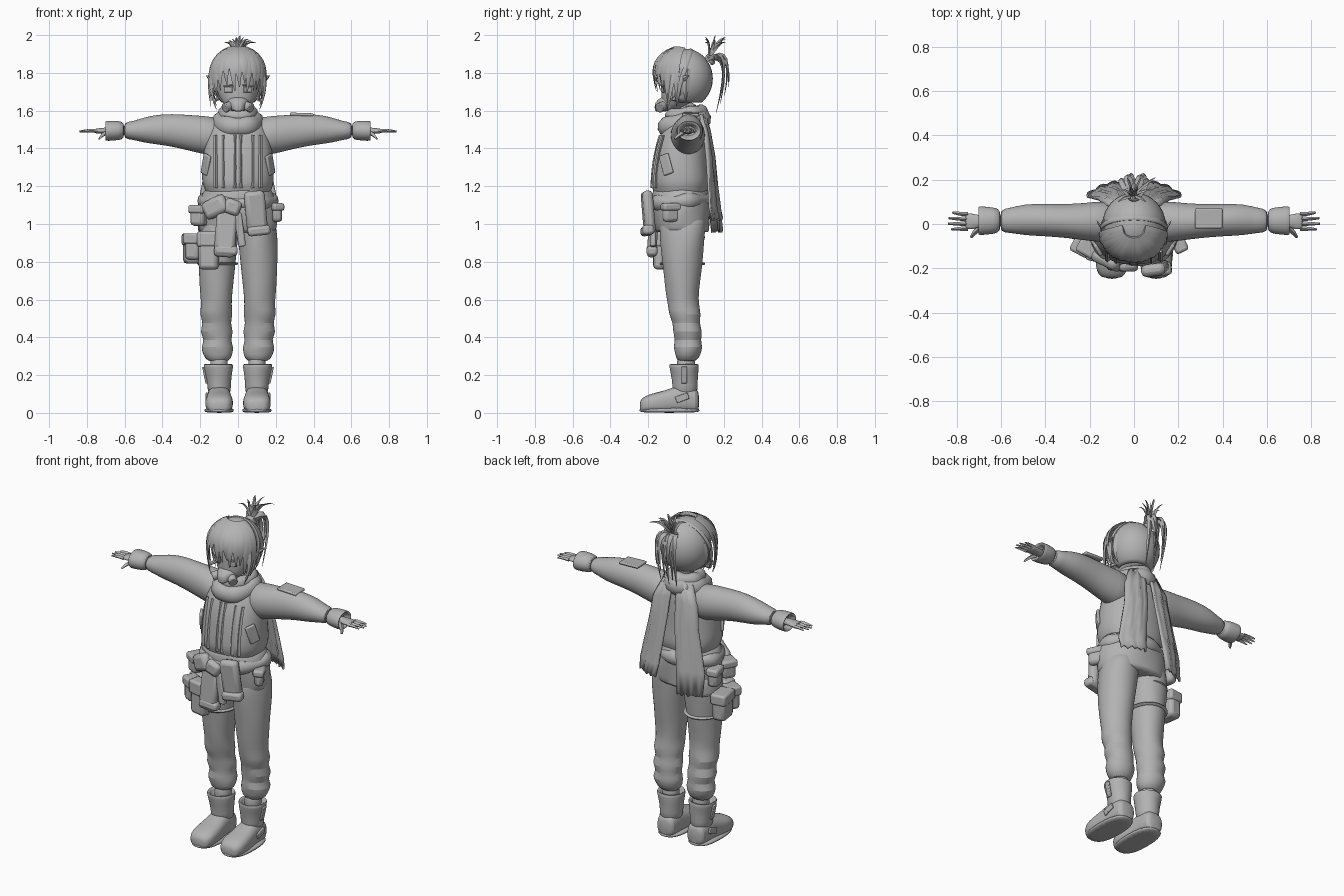
import bpy, bmesh, math, random
from math import sin, cos, pi, radians
from mathutils import Vector, Matrix, Euler

if "Cube" in bpy.data.objects:
    bpy.data.objects.remove(bpy.data.objects["Cube"], do_unlink=True)
random.seed(4)

clay = bpy.data.materials.new("clay grey")
clay.use_nodes = True
grey = (.45, .45, .45, 1)
clay.diffuse_color = grey
clay.node_tree.nodes["Principled BSDF"].inputs["Base Color"].default_value = grey
parts = []


def finish(name, bm, mirror=False, smooth=0, thick=0, bevel=0):
    """Turn a bmesh into a named object with the usual modifiers."""
    bmesh.ops.recalc_face_normals(bm, faces=bm.faces)
    mesh = bpy.data.meshes.new(name)
    bm.to_mesh(mesh)
    bm.free()
    mesh.materials.append(clay)
    obj = bpy.data.objects.new(name, mesh)
    bpy.context.collection.objects.link(obj)
    if thick:
        obj.modifiers.new("thickness", 'SOLIDIFY').thickness = thick
    if bevel:
        rounding = obj.modifiers.new("rounding", 'BEVEL')
        rounding.width, rounding.segments = bevel, 2
    if mirror:
        obj.modifiers.new("mirror", 'MIRROR').use_clip = False
    if smooth:
        subdivision = obj.modifiers.new("subdivision", 'SUBSURF')
        subdivision.levels = subdivision.render_levels = smooth
    parts.append(obj)
    return obj


def loft(name, axis, sections, power=2, fold=0, waves=3, floor=None, segs=24, **options):
    """Skin through (position, centre a, centre b, radius a, radius b) rings."""
    bm = bmesh.new()
    rings = []
    for t, a, b, ra, rb in sections:
        ring = []
        for i in range(segs):
            ang = 2 * pi * i / segs
            k = 1 + fold * sin(waves * ang + 70 * t)
            c, s = cos(ang), sin(ang)
            u = a + ra * k * math.copysign(abs(c) ** (2 / power), c)
            v = b + rb * k * math.copysign(abs(s) ** (2 / power), s)
            co = {'x': (t, u, v), 'y': (u, t, v), 'z': (u, v, t)}[axis]
            if floor is not None:
                co = (co[0], co[1], max(co[2], floor))
            ring.append(bm.verts.new(co))
        rings.append(ring)
    for low, high in zip(rings, rings[1:]):
        for i in range(segs):
            j = (i + 1) % segs
            bm.faces.new((low[i], low[j], high[j], high[i]))
    bm.faces.new(rings[0])
    bm.faces.new(rings[-1])
    return finish(name, bm, smooth=1, **options)


def strand(bm, start, middle, end, width, depth, tip=.08, centre=(0, 0, 1.77), steps=8):
    """Tapered lock with a diamond section along a quadratic curve."""
    p, q, r, rings = Vector(start), Vector(middle), Vector(end), []
    for i in range(steps + 1):
        t = i / steps
        pos = p * (1 - t) ** 2 + q * 2 * t * (1 - t) + r * t * t
        tangent = ((q - p) * (1 - t) + (r - q) * t).normalized()
        side = tangent.cross(pos - Vector(centre)).normalized()
        out = side.cross(tangent)
        size = (1 - t ** 2) * (1 - tip) + tip
        offsets = (side * width, out * depth, -side * width, -out * depth)
        rings.append([bm.verts.new(pos + o * size) for o in offsets])
    for low, high in zip(rings, rings[1:]):
        for i in range(4):
            bm.faces.new((low[i], low[i - 3], high[i - 3], high[i]))
    bm.faces.new(rings[0])
    bm.faces.new(rings[-1])


def box(name, at, size, turn=(0, 0, 0), bevel=.012, mirror=False):
    """Rounded block, used for pouches, flaps and buckles."""
    bm = bmesh.new()
    rotation = Euler([radians(d) for d in turn]).to_matrix().to_4x4()
    bmesh.ops.create_cube(bm, size=1, matrix=Matrix.Translation(at) @ rotation @ Matrix.Diagonal((*size, 1)))
    return finish(name, bm, mirror=mirror, bevel=bevel)


def hoop(name, at, scale, minor, tilt, ripple=0):
    """Soft ring, used for the scarf and the hair band."""
    bm = bmesh.new()
    rings, around, across = [], 40, 10
    spin = Matrix.Translation(at) @ Matrix.Rotation(radians(tilt), 4, 'X')
    for i in range(around):
        a = 2 * pi * i / around
        fat = 1 + ripple * sin(5 * a)
        ring = []
        for j in range(across):
            b = 2 * pi * j / across
            co = Vector((cos(a) * (scale[0] + minor[0] * fat * cos(b)),
                         sin(a) * (scale[1] + minor[0] * fat * cos(b)), minor[1] * fat * sin(b)))
            ring.append(bm.verts.new(spin @ co))
        rings.append(ring)
    for i in range(around):
        for j in range(across):
            bm.faces.new((rings[i - 1][j - 1], rings[i][j - 1], rings[i][j], rings[i - 1][j]))
    return finish(name, bm)


def sheet(name, rows, ragged=.015, thick=.012):
    """Hanging cloth between an inner and an outer edge, frayed at the end."""
    bm = bmesh.new()
    grid, across = [], 8
    for n, (inner, outer) in enumerate(rows):
        line = []
        for i in range(across + 1):
            co = Vector(inner).lerp(Vector(outer), i / across)
            co.y += .012 * sin(i * pi / across) + .006 * sin(i * 2 + n)
            if n == len(rows) - 1:
                co.z += ragged * (i % 2)
            line.append(bm.verts.new(co))
        grid.append(line)
    for a, b in zip(grid, grid[1:]):
        for i in range(across):
            bm.faces.new((a[i], a[i + 1], b[i + 1], b[i]))
    return finish(name, bm, thick=thick)


# Boots, socks and soles
loft("boot_foot", 'y', [(.07, .1, .06, .04, .045), (.055, .1, .065, .058, .065), (0, .1, .075, .062, .075),
     (-.06, .1, .07, .064, .07), (-.12, .1, .055, .072, .06), (-.19, .1, .05, .076, .052),
     (-.232, .1, .04, .06, .04), (-.245, .1, .035, .035, .025)], power=2.6, floor=.004, mirror=True)
loft("boot_sole", 'z', [(0, .1, -.088, .076, .158), (.012, .1, -.088, .079, .162),
     (.028, .1, -.088, .078, .16)], power=2.6, mirror=True)
loft("boot_shaft", 'z', [(.08, .1, -.005, .062, .068), (.15, .1, -.005, .062, .066), (.2, .102, -.008, .07, .072),
     (.245, .105, -.01, .079, .079), (.26, .105, -.01, .078, .078), (.258, .105, -.01, .062, .062),
     (.22, .103, -.01, .054, .055)], fold=.02, mirror=True)
loft("sock", 'z', [(.18, .1, 0, .045, .047), (.25, .1, 0, .046, .048), (.31, .1, 0, .046, .048)], mirror=True)
box("boot_buckle", (.165, -.02, .08), (.012, .07, .035), (20, 0, 0), .004, True)
box("boot_tab", (.175, -.01, .2), (.012, .03, .09), (0, 12, 0), .004, True)

# Baggy trousers with bunched shins
loft("trouser_leg", 'z', [(.268, .105, .004, .06, .054), (.31, .106, .01, .078, .066), (.35, .112, .012, .088, .08),
     (.385, .106, .01, .068, .066), (.43, .116, .01, .092, .08), (.475, .11, .0, .07, .069),
     (.52, .118, -.004, .09, .086), (.57, .112, -.015, .079, .082), (.64, .114, -.02, .087, .088),
     (.76, .111, -.02, .096, .103), (.9, .107, -.018, .106, .118), (.98, .1, -.015, .105, .122),
     (1.06, .09, -.012, .1, .12)], fold=.035, mirror=True)

# Jacket body and sleeves
loft("jacket_body", 'z', [(1.12, 0, -.03, .165, .135), (1.175, 0, -.03, .172, .142), (1.2, 0, -.03, .186, .155),
     (1.24, 0, -.03, .193, .155), (1.31, 0, -.03, .19, .147), (1.39, 0, -.025, .182, .142),
     (1.46, 0, -.015, .17, .13), (1.53, 0, 0, .15, .11), (1.58, 0, .005, .1, .085)], power=2.3, fold=.008)
loft("sleeve", 'x', [(.07, .01, 1.46, .1, .105), (.18, .01, 1.47, .09, .103), (.3, .012, 1.49, .076, .091),
     (.4, .018, 1.5, .074, .083), (.5, .02, 1.497, .071, .068), (.555, .016, 1.495, .056, .048),
     (.61, .015, 1.495, .054, .046)], fold=.012, mirror=True)
loft("cuff", 'x', [(.6, .015, 1.495, .05, .043), (.63, .015, 1.495, .06, .052), (.69, .015, 1.493, .066, .054),
     (.705, .015, 1.493, .064, .052), (.7, .015, 1.493, .05, .038), (.66, .015, 1.493, .044, .03)], mirror=True)
box("shoulder_patch", (.337, .025, 1.58), (.125, .09, .016), (0, 2, 0), .006)
box("side_pocket", (.17, -.105, 1.315), (.018, .06, .11), (18, 0, -32), .008, True)

bm = bmesh.new()
for x in (-.12, -.08, -.015, .015, .08, .12):
    strand(bm, (x, -.178 + x * x, 1.19), (x, -.178 + x * x, 1.33), (x, -.136 + x * x, 1.47),
           .011, .01, tip=.8, centre=(x, 0, 1.3))
finish("front_placket", bm)

# Hands
loft("palm", 'x', [(.66, .012, 1.493, .024, .02), (.7, .012, 1.493, .028, .018),
     (.74, .012, 1.493, .038, .014), (.765, .012, 1.492, .036, .011)], mirror=True)
bm = bmesh.new()
for i, reach in enumerate((.82, .838, .84, .825)):
    y = .045 - .022 * i
    strand(bm, (.75, y, 1.493), (.79, y, 1.496), (reach, y * 1.15, 1.49), .01, .01, .45, (.78, y, 1))
strand(bm, (.69, -.01, 1.485), (.72, -.035, 1.475), (.735, -.06, 1.45), .013, .012, .45, (.7, 0, 1))
finish("fingers", bm, mirror=True)

# Garment tied around the waist
loft("waist_wrap", 'z', [(.955, 0, -.018, .198, .138), (.96, 0, -.018, .205, .144), (1.03, 0, -.024, .214, .152),
     (1.1, 0, -.026, .212, .156), (1.15, 0, -.028, .195, .156), (1.18, 0, -.03, .178, .147),
     (1.19, 0, -.03, .165, .135)], fold=.025, waves=5)
hoop("waist_roll", (0, -.03, 1.12), (.185, .14), (.028, .035), 4, .25)
box("knot", (-.03, -.19, 1.09), (.09, .05, .08), (0, 20, 0), .02)
box("knot_fold_right", (-.12, -.165, 1.09), (.14, .06, .1), (0, -25, -25), .025)
box("hanging_sleeve_right", (-.065, -.175, .95), (.11, .05, .25), (-4, 4, 0), .02)
box("hanging_cuff_right", (-.062, -.18, .86), (.12, .058, .05), (-4, 4, 0), .015)
box("hanging_sleeve_left", (.095, -.2, 1.06), (.11, .055, .23), (4, -6, 8), .022)
box("hanging_cuff_left", (.11, -.205, .965), (.12, .06, .05), (4, -6, 8), .015)
box("hanging_strap", (.01, -.175, .97), (.04, .03, .18), (0, -8, 0), .008)

# Hip pouches and thigh rig on the right leg
for name, at, size, yaw in (("belt_pouch_front", (-.205, -.1, 1.045), (.08, .08, .11), -30),
                            ("belt_pouch_back", (-.215, .03, 1.045), (.06, .09, .11), 10),
                            ("belt_pouch_left", (.2, -.08, 1.06), (.05, .09, .1), 25),
                            ("thigh_pouch_outer", (-.245, .0, .87), (.08, .12, .16), 8),
                            ("thigh_pouch_side", (-.235, -.1, .88), (.08, .07, .14), -28),
                            ("thigh_pouch_front", (-.155, -.135, .86), (.105, .065, .2), -12)):
    box(name, at, size, (0, 0, yaw), .02)
    lid = Vector(at) + Vector((0, 0, size[2] * .3))
    box(name + "_flap", lid, (size[0] + .012, size[1] + .012, size[2] * .4), (0, 0, yaw), .012)
for height in (.79, .93):
    loft("thigh_strap", 'z', [(height - .012, -.108, -.019, .106, .118), (height, -.108, -.019, .112, .124),
         (height + .012, -.108, -.019, .106, .118)])

# Scarf around the neck with two long tails behind
hoop("scarf_lower", (0, -.012, 1.535), (.088, .095), (.05, .055), 14, .06)
hoop("scarf_upper", (0, 0, 1.58), (.072, .08), (.036, .04), 8, .08)
loft("neck", 'z', [(1.5, 0, .01, .06, .06), (1.66, 0, .01, .055, .06)])
for name, s, end in (("scarf_tail_left", 1, 1.02), ("scarf_tail_right", -1, .955)):
    sheet(name, [((s * .015, .1, 1.6), (s * .1, .075, 1.58)), ((s * .02, .125, 1.5), (s * .15, .105, 1.47)),
                 ((s * .03, .15, 1.36), (s * .165, .12, 1.34)), ((s * .05, .17, 1.2), (s * .195, .125, 1.19)),
                 ((s * .06, .185, 1.1), (s * .215, .125, 1.09)), ((s * .07, .195, end), (s * .21, .14, end))])

# Head, face and breathing mask
loft("head", 'z', [(1.595, 0, -.085, .025, .03), (1.615, 0, -.075, .055, .055), (1.65, 0, -.045, .09, .085),
     (1.7, 0, -.02, .114, .112), (1.77, 0, -.005, .122, .124), (1.84, 0, 0, .115, .12), (1.9, 0, 0, .075, .08)])
box("eye", (.05, -.122, 1.712), (.046, .008, .03), (0, 0, 20), .003, True)
box("eyelid", (.051, -.124, 1.732), (.056, .009, .008), (0, 8, 20), .003, True)
loft("mask_body", 'y', [(-.06, 0, 1.635, .07, .035), (-.11, 0, 1.637, .062, .042), (-.14, 0, 1.632, .04, .036),
     (-.158, 0, 1.62, .026, .026), (-.166, 0, 1.618, .018, .018)], power=2.5)
for s in (1, -1):
    bm = bmesh.new()
    aim = Vector((s * .7, -.6, -.35)).to_track_quat('Z', 'Y').to_matrix().to_4x4()
    bmesh.ops.create_cone(bm, cap_ends=True, segments=20, radius1=.022, radius2=.026, depth=.05,
                          matrix=Matrix.Translation((s * .052, -.128, 1.622)) @ aim)
    finish("mask_filter", bm, bevel=.004)
box("mask_strap", (.102, -.055, 1.665), (.012, .1, .018), (12, 0, 28), .004, True)

# Hair cap, fringe, side locks and ponytail
bm = bmesh.new()
bmesh.ops.create_uvsphere(bm, u_segments=32, v_segments=20, radius=1,
                          matrix=Matrix.Translation((0, -.005, 1.77)) @ Matrix.Diagonal((.143, .147, .158, 1)))
open_faces = [f for f in bm.faces if f.calc_center_median().z < 1.65
              or (f.calc_center_median().y < -.04 and f.calc_center_median().z < 1.82)]
bmesh.ops.delete(bm, geom=open_faces, context='FACES')
finish("hair_cap", bm, thick=.012)

bm = bmesh.new()
for i in range(15):
    a = radians(-84 + 12 * i)
    drop = 1.705 + .02 * (i % 3) - .085 * abs(sin(a)) ** 3
    strand(bm, (.045 * sin(a), -.03 - .03 * cos(a), 1.93), (.19 * sin(a), -.05 - .16 * cos(a), 1.88),
           (.137 * sin(a) + random.uniform(-.014, .014), -.035 - .125 * cos(a), drop), .03, .01)
for s in (1, -1):
    for j in range(3):
        strand(bm, (s * .13, -.07 + .04 * j, 1.82), (s * .16, -.085 + .04 * j, 1.72),
               (s * .112, -.1 + .05 * j, 1.6 + .025 * j), .022, .01)
    strand(bm, (s * .135, -.02, 1.76), (s * .155, -.01, 1.775), (s * .168, .015, 1.785), .018, .008)
finish("fringe", bm)
hoop("hair_band", (0, -.02, 1.775), (.147, .155), (.006, .012), 72)

bm = bmesh.new()
for i in range(9):
    f = i / 4 - 1
    strand(bm, (0, .12, 1.87), (f * .03, .13 + .02 * (i % 3), 1.98),
           (f * .085 + .012, .1 + .055 * (i % 3), 1.998 - .04 * abs(f)), .014, .007)
    strand(bm, (f * .02, .125, 1.87), (f * .075, .255 - .02 * (i % 2), 1.97 - .05 * (i % 2)),
           (f * .05, .16 + .022 * (i % 4), 1.59 + .045 * (i % 4)), .022, .012)
finish("ponytail", bm)
hoop("hair_tie", (0, .128, 1.87), (.022, .022), (.01, .014), -50)

# Smooth shading that keeps hard edges
bpy.ops.object.select_all(action='DESELECT')
for obj in parts:
    obj.select_set(True)
bpy.context.view_layer.objects.active = parts[0]
bpy.ops.object.shade_smooth_by_angle(angle=radians(42))
